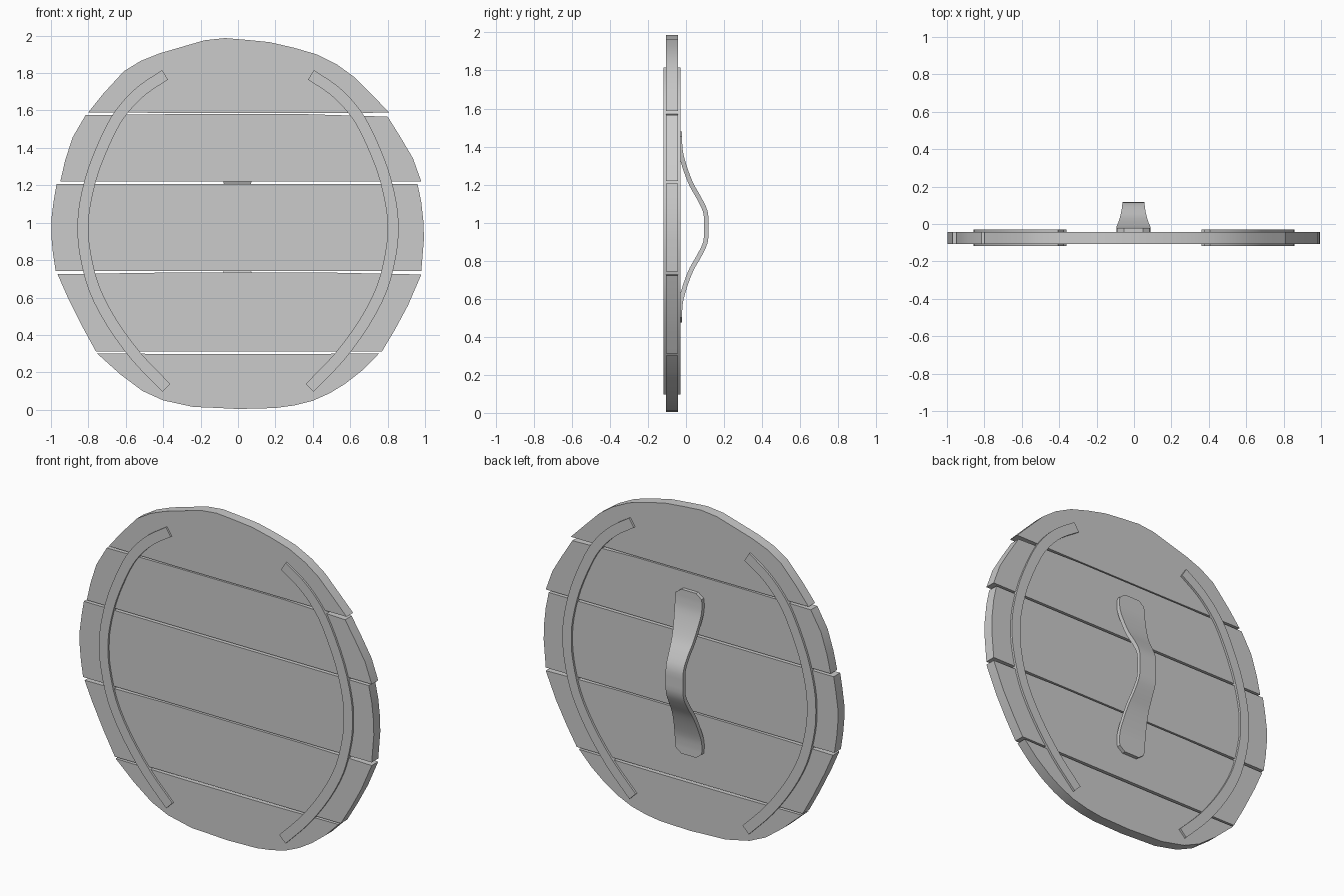
import bpy, bmesh
from mathutils import Vector

if "Cube" in bpy.data.objects:
    bpy.data.objects.remove(bpy.data.objects["Cube"])


def finish(name, bm):
    bmesh.ops.recalc_face_normals(bm, faces=bm.faces)
    mesh = bpy.data.meshes.new(name)
    bm.to_mesh(mesh)
    bm.free()
    ob = bpy.data.objects.new(name, mesh)
    bpy.context.collection.objects.link(ob)
    bpy.ops.object.select_all(action='DESELECT')
    ob.select_set(True)
    bpy.context.view_layer.objects.active = ob
    bpy.ops.object.shade_smooth_by_angle(angle=0.6)
    return ob


def plank(name, outline, y0=-0.106, y1=-0.043):
    bm = bmesh.new()
    face = bm.faces.new([bm.verts.new((x, y0, z)) for x, z in outline])
    ext = bmesh.ops.extrude_face_region(bm, geom=[face], use_keep_orig=True)
    for v in ext['geom']:
        if isinstance(v, bmesh.types.BMVert):
            v.co.y = y1
    finish(name, bm)


def smooth_path(pts, steps=3):
    # Catmull-Rom resampling of a coarse path
    p = [Vector(q) for q in pts]
    p = [2 * p[0] - p[1]] + p + [2 * p[-1] - p[-2]]
    out = []
    for i in range(1, len(p) - 2):
        a, b, c, d = p[i - 1:i + 3]
        for k in range(steps):
            t = k / steps
            out.append(0.5 * (2 * b + (c - a) * t + (2 * a - 5 * b + 4 * c - d) * t * t
                              + (3 * b - a - 3 * c + d) * t ** 3))
    return out + [p[-2]]


def loft(name, sections):
    # skin a row of four-point cross-sections and cap both ends
    bm = bmesh.new()
    rings = [[bm.verts.new(q) for q in s] for s in sections]
    for a, b in zip(rings, rings[1:]):
        for i in range(4):
            j = (i + 1) % 4
            bm.faces.new((a[i], a[j], b[j], b[i]))
    bm.faces.new(rings[0])
    bm.faces.new(rings[-1])
    finish(name, bm)


def normals(path):
    for i, p in enumerate(path):
        t = (path[min(i + 1, len(path) - 1)] - path[max(i - 1, 0)]).normalized()
        yield p, Vector((t.y, -t.x))


# Planks, each outline as (x, z)
plank("plank_top", [
    (-0.80, 1.59), (-0.72, 1.69), (-0.61, 1.81), (-0.52, 1.865), (-0.42, 1.905),
    (-0.30, 1.94), (-0.18, 1.975), (-0.07, 1.987), (0.05, 1.977), (0.17, 1.965),
    (0.30, 1.935), (0.42, 1.90), (0.53, 1.845), (0.62, 1.78), (0.72, 1.68),
    (0.81, 1.588), (0.37, 1.587), (-0.37, 1.587)])
plank("plank_upper", [
    (-0.95, 1.22), (-0.925, 1.33), (-0.885, 1.455), (-0.815, 1.575), (-0.37, 1.58),
    (0.37, 1.58), (0.80, 1.567), (0.87, 1.455), (0.935, 1.345), (0.98, 1.22)])
plank("plank_middle", [
    (-0.975, 0.742), (-0.99, 0.84), (-0.998, 0.93), (-0.998, 1.02), (-0.985, 1.12),
    (-0.97, 1.207), (0.96, 1.207), (0.98, 1.11), (0.992, 1.0), (0.994, 0.91),
    (0.98, 0.742)])
plank("plank_lower", [
    (-0.76, 0.312), (-0.83, 0.44), (-0.91, 0.60), (-0.965, 0.725), (-0.4, 0.733),
    (0.5, 0.733), (0.98, 0.723), (0.91, 0.56), (0.84, 0.43), (0.77, 0.312)])
plank("plank_bottom", [
    (-0.755, 0.302), (-0.63, 0.19), (-0.51, 0.10), (-0.40, 0.05), (-0.24, 0.015),
    (-0.12, 0.01), (0, 0.004), (0.20, 0.009), (0.30, 0.023), (0.40, 0.048),
    (0.49, 0.088), (0.575, 0.14), (0.67, 0.215), (0.755, 0.302), (0.28, 0.297),
    (-0.28, 0.297)])

# Curved bands, one on each side, standing proud of both faces
band = smooth_path([
    (0.39, 1.79), (0.51, 1.71), (0.605, 1.615), (0.68, 1.50), (0.77, 1.29),
    (0.818, 1.10), (0.828, 0.97), (0.818, 0.84), (0.77, 0.65), (0.675, 0.465),
    (0.54, 0.28), (0.383, 0.117)])
for side, s in (("left", -1), ("right", 1)):
    loft("band_" + side, [
        [(s * q.x, y, q.y) for q, y in ((p - n * 0.03, -0.118), (p + n * 0.03, -0.118),
                                        (p + n * 0.03, -0.03), (p - n * 0.03, -0.03))]
        for p, n in normals(band)])

# Bowed grip on the back, half profile (y, z offset, half width) mirrored in z
half = [(0.106, 0, 0.058), (0.102, 0.08, 0.059), (0.067, 0.155, 0.063), (0.03, 0.22, 0.071),
        (0, 0.295, 0.08), (-0.025, 0.38, 0.09), (-0.032, 0.44, 0.091),
        (-0.033, 0.475, 0.087), (-0.033, 0.503, 0.05)]
mid = 0.977
prof = [(y, mid - z, w) for y, z, w in reversed(half[1:])] + [(y, mid + z, w) for y, z, w in half]
grip = smooth_path(prof[1:-1])
grip = [Vector(prof[0])] + grip + [Vector(prof[-1])]
sections = []
for g, (p, n) in zip(grip, normals([g.to_2d() for g in grip])):
    a, b = p + n * 0.012, p - n * 0.012
    sections.append([(-0.003 + sx * g.z, q.x, q.y)
                     for sx, q in ((-1, a), (1, a), (1, b), (-1, b))])
loft("grip", sections)
